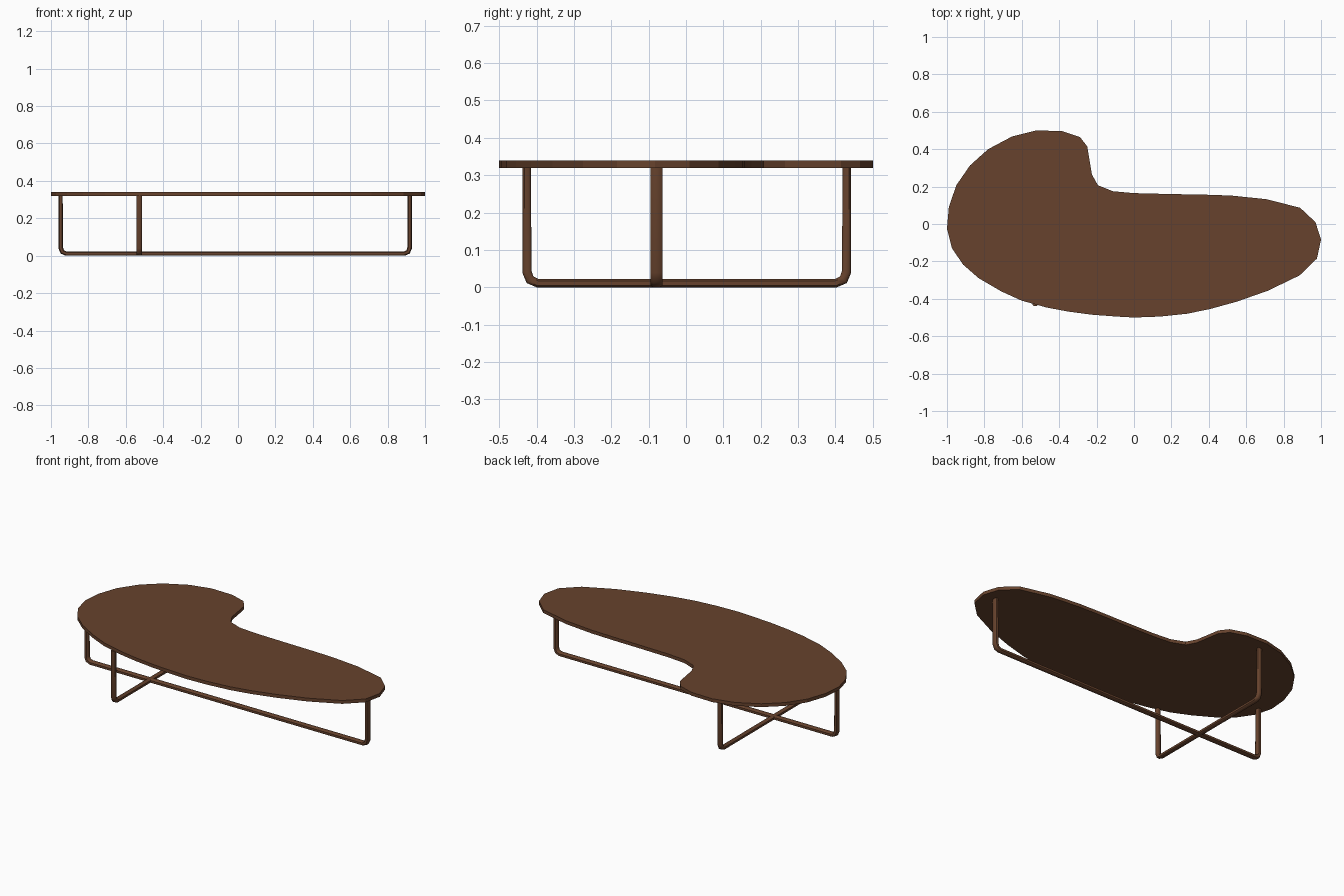
import bpy, bmesh, math
from mathutils import Vector

if "Cube" in bpy.data.objects:
    bpy.data.objects.remove(bpy.data.objects["Cube"])

wood = bpy.data.materials.new("dark brown wood")
wood.diffuse_color = (0.135, 0.055, 0.026, 1)
wood.use_nodes = True
wood.node_tree.nodes["Principled BSDF"].inputs["Base Color"].default_value = wood.diffuse_color


def make_object(name, bm):
    bmesh.ops.recalc_face_normals(bm, faces=bm.faces)
    mesh = bpy.data.meshes.new(name)
    bm.to_mesh(mesh)
    bm.free()
    mesh.materials.append(wood)
    obj = bpy.data.objects.new(name, mesh)
    bpy.context.collection.objects.link(obj)
    return obj


# Table top: kidney-shaped outline, extruded to a thin slab
outline = [
    (-.524, .50), (-.385, .497), (-.289, .465), (-.25, .415), (-.225, .265),
    (-.193, .207), (-.112, .175), (0, .165), (.2, .16), (.375, .157),
    (.52, .152), (.705, .133), (.888, .087), (.97, .01), (1, -.083),
    (.978, -.185), (.885, -.275), (.715, -.357), (.55, -.415), (.405, -.455),
    (.282, -.48), (.138, -.495), (0, -.50), (-.09, -.495), (-.225, -.485),
    (-.353, -.468), (-.465, -.447), (-.6, -.41), (-.71, -.36), (-.83, -.29),
    (-.914, -.217), (-.973, -.13), (-1, -.025), (-.99, .09), (-.95, .207),
    (-.877, .313), (-.78, .40), (-.652, .468)]
bm = bmesh.new()
face = bm.faces.new([bm.verts.new((x, y, .32)) for x, y in outline])
ext = bmesh.ops.extrude_face_region(bm, geom=[face])
bmesh.ops.translate(bm, vec=(0, 0, .02),
                    verts=[v for v in ext["geom"] if isinstance(v, bmesh.types.BMVert)])
make_object("table_top", bm)


def u_frame(name, lo, hi, place, half_width):
    """U-shaped leg frame; outer edges at lo and hi, place maps (s, z, w) to 3D."""
    # half of the U as (inset from outer edge, z, half thickness)
    side = [(.0115, .322, .0112), (.0125, .042, .0125),
            (.0205, .021, .0125), (.041, .012, .0115)]
    path = [(lo + i, z, t) for i, z, t in side]
    path += [(hi - i, z, t) for i, z, t in reversed(side)]
    pts = [Vector(p[:2]) for p in path]
    # chamfered rectangular section
    section = [(1, .55), (.55, 1), (-.55, 1), (-1, .55),
               (-1, -.55), (-.55, -1), (.55, -1), (1, -.55)]
    bm = bmesh.new()
    rings = []
    for k, p in enumerate(pts):
        d1 = (p - pts[k - 1]).normalized() if k else (pts[1] - p).normalized()
        d2 = (pts[k + 1] - p).normalized() if k < len(pts) - 1 else d1
        d = (d1 + d2).normalized()
        if k in (0, len(pts) - 1):
            d = Vector((0, -1 if k == 0 else 1))
        n = Vector((-d.y, d.x))
        t = path[k][2]
        rings.append([bm.verts.new(place(p.x + n.x * a * t, p.y + n.y * a * t,
                                         b * half_width)) for a, b in section])
    for r, q in zip(rings, rings[1:]):
        for j in range(8):
            bm.faces.new((r[j], r[(j + 1) % 8], q[(j + 1) % 8], q[j]))
    bm.faces.new(rings[0])
    bm.faces.new(rings[-1])
    # rest the frame exactly on the ground
    low = min(v.co.z for v in bm.verts)
    bmesh.ops.translate(bm, verts=bm.verts, vec=(0, 0, -low))
    obj = make_object(name, bm)
    bpy.ops.object.select_all(action='DESELECT')
    obj.select_set(True)
    bpy.context.view_layer.objects.active = obj
    bpy.ops.object.shade_smooth_by_angle(angle=math.radians(50))


# Leg frames: one running lengthwise, one crossing it
u_frame("long_leg_frame", -.96, .93, lambda s, z, w: (s, -.079 + w, z), .016)
u_frame("cross_leg_frame", -.438, .442, lambda s, z, w: (-.528 + w, s, z), .014)
